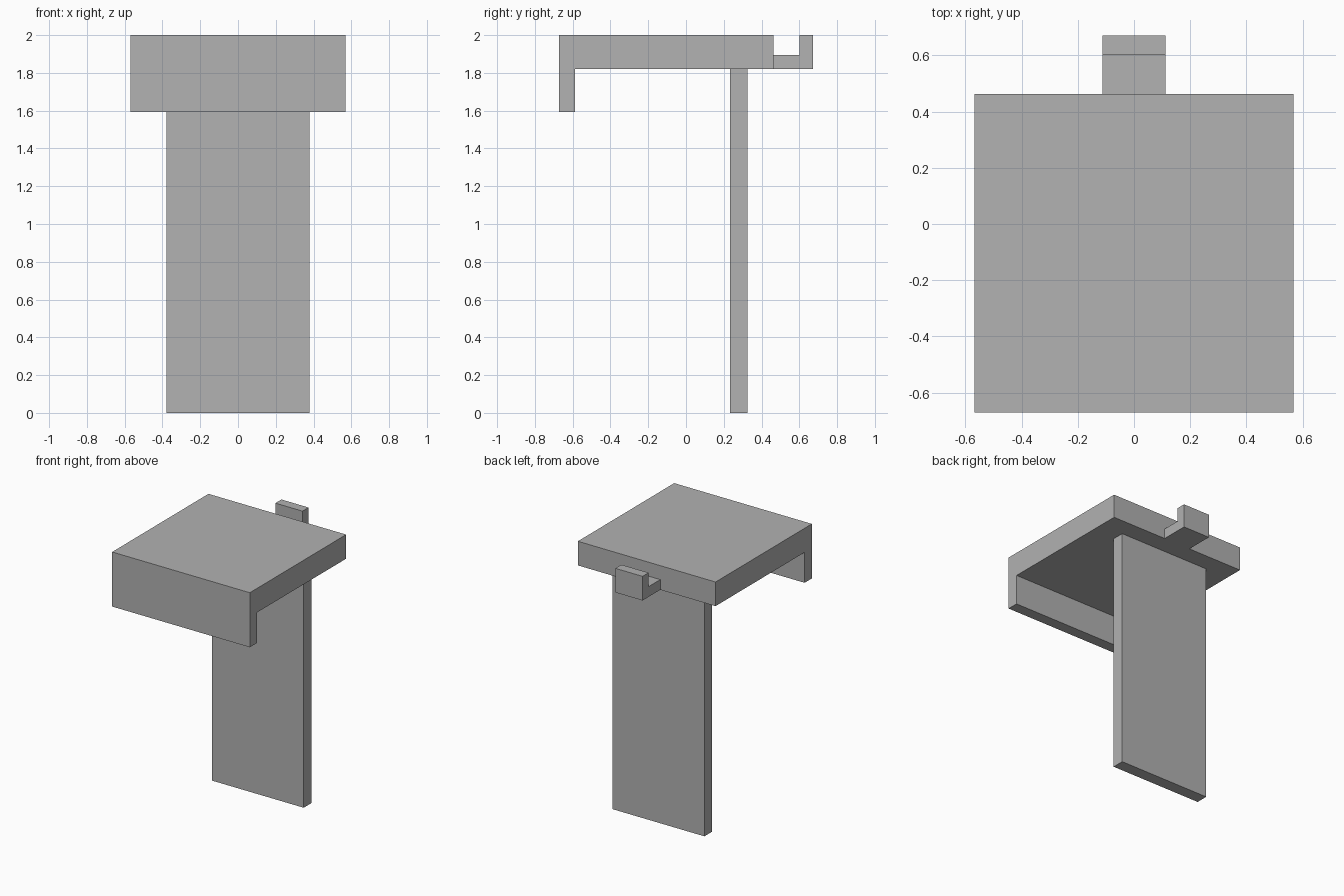
import bpy
import bmesh

if "Cube" in bpy.data.objects:
    bpy.data.objects.remove(bpy.data.objects["Cube"], do_unlink=True)

GREY = (0.445, 0.445, 0.445, 1.0)
grey = bpy.data.materials.new("plain_grey")
grey.use_nodes = True
grey.diffuse_color = GREY
grey.node_tree.nodes["Principled BSDF"].inputs["Base Color"].default_value = GREY


def extrude_profile(name, profile, half_width):
    """Sweep a side outline of (y, z) points across the width, centred on x = 0."""
    bm = bmesh.new()
    face = bm.faces.new([bm.verts.new((-half_width, y, z)) for y, z in profile])
    swept = bmesh.ops.extrude_face_region(bm, geom=[face], use_keep_orig=True)
    verts = [v for v in swept["geom"] if isinstance(v, bmesh.types.BMVert)]
    bmesh.ops.translate(bm, verts=verts, vec=(2 * half_width, 0, 0))
    bmesh.ops.recalc_face_normals(bm, faces=bm.faces)
    mesh = bpy.data.meshes.new(name)
    bm.to_mesh(mesh)
    bm.free()
    mesh.materials.append(grey)
    obj = bpy.data.objects.new(name, mesh)
    bpy.context.collection.objects.link(obj)
    return obj


TOP, UNDERSIDE = 2.0, 1.82
FRONT, REAR, HOOK_END = -0.672, 0.463, 0.672

# Flat top with a lip hanging down at the front
extrude_profile("top_plate", [
    (FRONT, TOP), (REAR, TOP), (REAR, UNDERSIDE),
    (-0.587, UNDERSIDE), (-0.587, 1.593), (FRONT, 1.593)], 0.568)

# Upright support panel under the rear half
extrude_profile("support_panel", [
    (0.233, 0), (0.325, 0), (0.325, UNDERSIDE), (0.233, UNDERSIDE)], 0.379)

# Small upturned hook on the rear edge
extrude_profile("rear_hook", [
    (REAR, UNDERSIDE), (HOOK_END, UNDERSIDE), (HOOK_END, TOP),
    (0.601, TOP), (0.601, 1.896), (REAR, 1.896)], 0.112)
